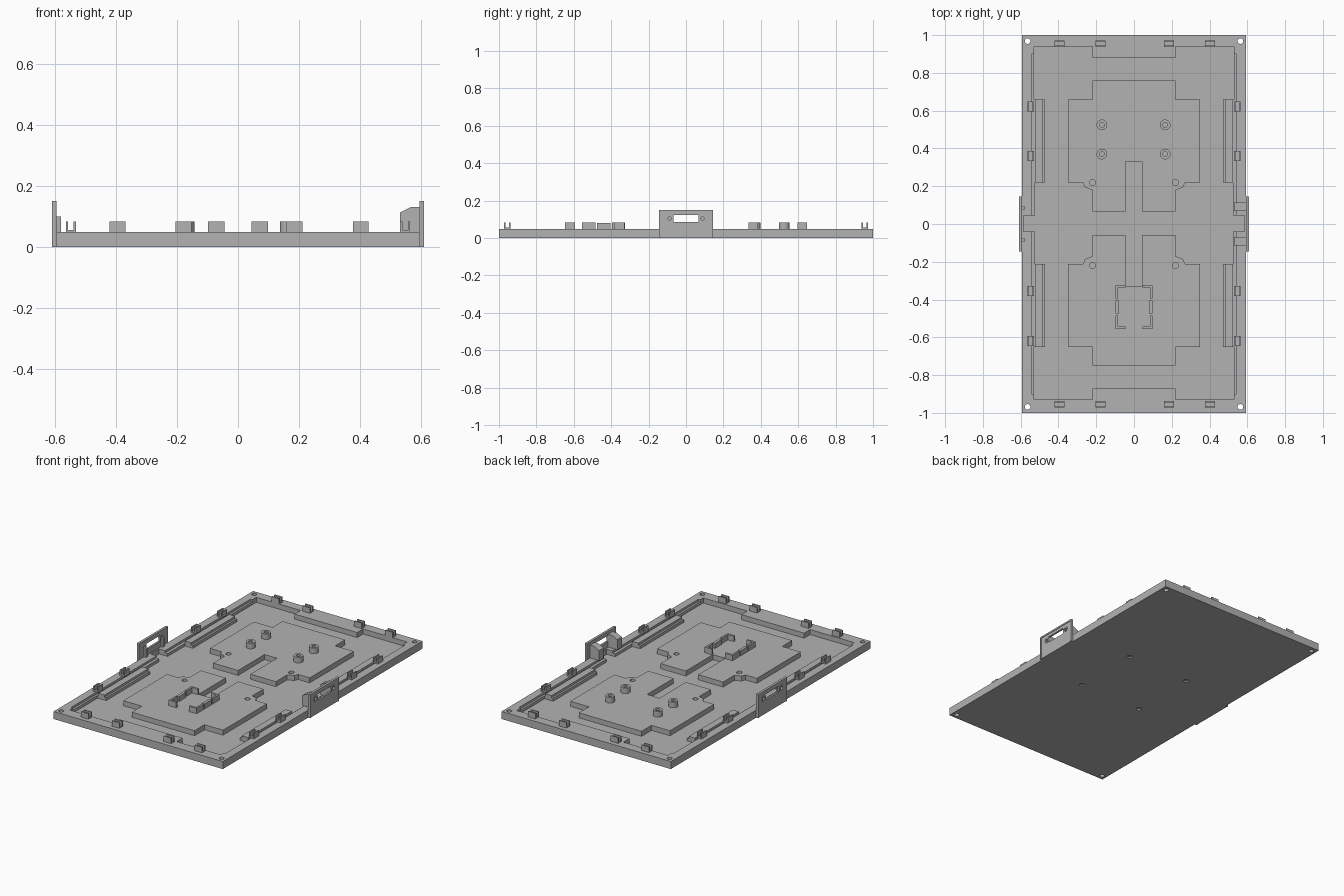
import bpy, bmesh, math
from mathutils import Matrix

if "Cube" in bpy.data.objects:
    bpy.data.objects.remove(bpy.data.objects["Cube"])

grey = bpy.data.materials.new("grey plastic")
grey.diffuse_color = (0.45, 0.45, 0.45, 1)
grey.use_nodes = True
grey.node_tree.nodes["Principled BSDF"].inputs["Base Color"].default_value = grey.diffuse_color
TOP, FLOOR, CLIP = 0.048, 0.016, 0.083


def finish(name, bm):
    bmesh.ops.recalc_face_normals(bm, faces=bm.faces)
    me = bpy.data.meshes.new(name)
    bm.to_mesh(me)
    bm.free()
    me.materials.append(grey)
    ob = bpy.data.objects.new(name, me)
    bpy.context.collection.objects.link(ob)
    return ob


def add_box(bm, x0, x1, y0, y1, z0, z1):
    m = Matrix.Translation(((x0 + x1) / 2, (y0 + y1) / 2, (z0 + z1) / 2))
    m = m @ Matrix.Diagonal((abs(x1 - x0), abs(y1 - y0), abs(z1 - z0), 1))
    bmesh.ops.create_cube(bm, size=1, matrix=m)


def boxes(name, dims):
    bm = bmesh.new()
    for d in dims:
        add_box(bm, *d)
    return finish(name, bm)


def prism(name, pts, vec):
    """Extrude a closed 3D outline along vec."""
    bm = bmesh.new()
    face = bm.faces.new([bm.verts.new(p) for p in pts])
    new = bmesh.ops.extrude_face_region(bm, geom=[face])["geom"]
    bmesh.ops.translate(bm, vec=vec, verts=[v for v in new if isinstance(v, bmesh.types.BMVert)])
    return finish(name, bm)


def cylinder(name, x, y, z0, z1, r, axis="Z"):
    bm = bmesh.new()
    bmesh.ops.create_cone(bm, cap_ends=True, segments=24, radius1=r, radius2=r, depth=z1 - z0)
    ob = finish(name, bm)
    if axis == "X":      # here x and y are the y and z of the centre
        ob.data.transform(Matrix.Translation(((z0 + z1) / 2, x, y)) @ Matrix.Rotation(math.pi / 2, 4, "Y"))
    else:
        ob.data.transform(Matrix.Translation((x, y, (z0 + z1) / 2)))
    return ob


def cut(target, cutter):
    cutter.hide_render = True
    cutter.hide_viewport = True
    mod = target.modifiers.new("cut", "BOOLEAN")
    mod.operation, mod.solver, mod.object = "DIFFERENCE", "EXACT", cutter


# Base plate
plate = boxes("base_plate", [(-0.594, 0.594, -1, 1, 0, TOP)])


def pocket(x0, x1, y0, y1, z=FLOOR):
    cut(plate, boxes("pocket_cutter", [(x0, x1, y0, y1, z, 0.1)]))


for s in (-1, 1):
    # Corner pockets, end channels, side channels and edge grooves
    for y0, y1 in ((0.66, 0.94), (-0.93, -0.65)):
        pocket(s * 0.53, s * 0.22, y0, y1)
    pocket(-0.23, 0.23, *((0.76, 0.88) if s > 0 else (-0.87, -0.75)))
    pocket(s * 0.47, s * 0.35, -0.67, 0.67)
    pocket(s * 0.482, s * 0.465, -0.67, 0.67, 0.034)
    pocket(s * 0.543, s * 0.525, -0.9, 0.9, 0.034)
    # Centre pocket with notched inner corners
    half = [(0.525, 0.215), (0.27, 0.215), (0.26, 0.19), (0.22, 0.175)]
    outline = half + [(x, -y) for x, y in reversed(half)]
    cut(plate, prism("centre_pocket_cutter", [(s * x, y + 0.004, FLOOR) for x, y in outline], (0, 0, 0.1)))
    # Notch towards the end plate
    pocket(s * 0.585, s * 0.515, -0.04, 0.045)
    # Corner through holes and blind screw holes
    for t in (-1, 1):
        cut(plate, cylinder("corner_hole_cutter", s * 0.563, t * 0.968, -0.1, 0.1, 0.015))
        cut(plate, cylinder("screw_hole_cutter", s * 0.22, t * 0.22, 0.016, 0.1, 0.016))
        cut(plate, cylinder("bottom_hole_cutter", s * 0.22, t * 0.22, -0.1, 0.008, 0.016))

# Cross shaped channel
pocket(-0.045, 0.042, -0.33, 0.33)
pocket(-0.23, 0.23, -0.058, 0.065)

# Standoffs with bores
for x in (-0.17, 0.165):
    for y in (0.37, 0.525):
        post = cylinder("standoff", x, y, TOP - 0.002, CLIP, 0.028)
        cut(post, cylinder("standoff_bore", x, y, TOP + 0.002, 0.2, 0.013))

# U shaped clips along the ends and sides
for s in (-1, 1):
    for x in (-0.395, -0.178, 0.185, 0.402):
        boxes("end_clip", [(x - 0.026, x + 0.026, s * a, s * b, TOP - 0.002, z)
                           for a, b, z in ((0.938, 0.946, CLIP), (0.946, 0.964, 0.056), (0.964, 0.972, CLIP))])
    for y in (-0.62, -0.355, 0.36, 0.622):
        boxes("side_clip", [(s * a, s * b, y - 0.026, y + 0.026, TOP - 0.002, z)
                            for a, b, z in ((0.53, 0.538, CLIP), (0.538, 0.556, 0.056), (0.556, 0.564, CLIP))])

# Module holder: four corner brackets and two side tabs
for s in (-1, 1):
    for t in (-1, 1):
        cy = -0.44
        boxes("holder_corner", [
            (s * 0.098, s * 0.045, cy + t * 0.103, cy + t * 0.115, TOP - 0.002, CLIP),
            (s * 0.098, s * 0.086, cy + t * 0.045, cy + t * 0.115, TOP - 0.002, CLIP)])
    boxes("holder_tab", [(s * 0.098, s * 0.08, -0.475, -0.405, TOP - 0.002, 0.08)])

# Upright end plates with a window and two screw holes
for s in (-1, 1):
    a, b = sorted((s * 0.594, s * 0.609))
    wall = boxes("end_plate", [(a, b, -0.145, 0.145, 0, 0.15)])
    cut(wall, boxes("window_cutter", [(-1, 1, -0.067, 0.067, 0.085, 0.122)]))
    # Shallow outer recess leaves a thin border
    cut(wall, boxes("recess_cutter", [(s * 0.606, s * 0.7, -0.135, 0.135, -0.1, 0.14)]))
    for t in (-1, 1):
        ring = cylinder("screw_ring", t * 0.088, 0.104, *sorted((s * 0.604, s * 0.609)), 0.018, "X")
        for ob in (wall, ring):
            cut(ob, cylinder("screw_cutter", t * 0.088, 0.104, -1, 1, 0.009, "X"))

# Left end: low backing tabs
for t in (-1, 1):
    boxes("backing_tab", [(-0.595, -0.58, t * 0.075, t * 0.095, TOP - 0.002, 0.10)])

# Right end: angled ribs behind the window
rib = [(0.53, TOP - 0.002), (0.595, TOP - 0.002), (0.595, 0.13), (0.565, 0.13), (0.53, 0.112)]
for t in (-1, 1):
    prism("support_rib", [(x, t * 0.068, z) for x, z in rib], (0, t * 0.045, 0))
